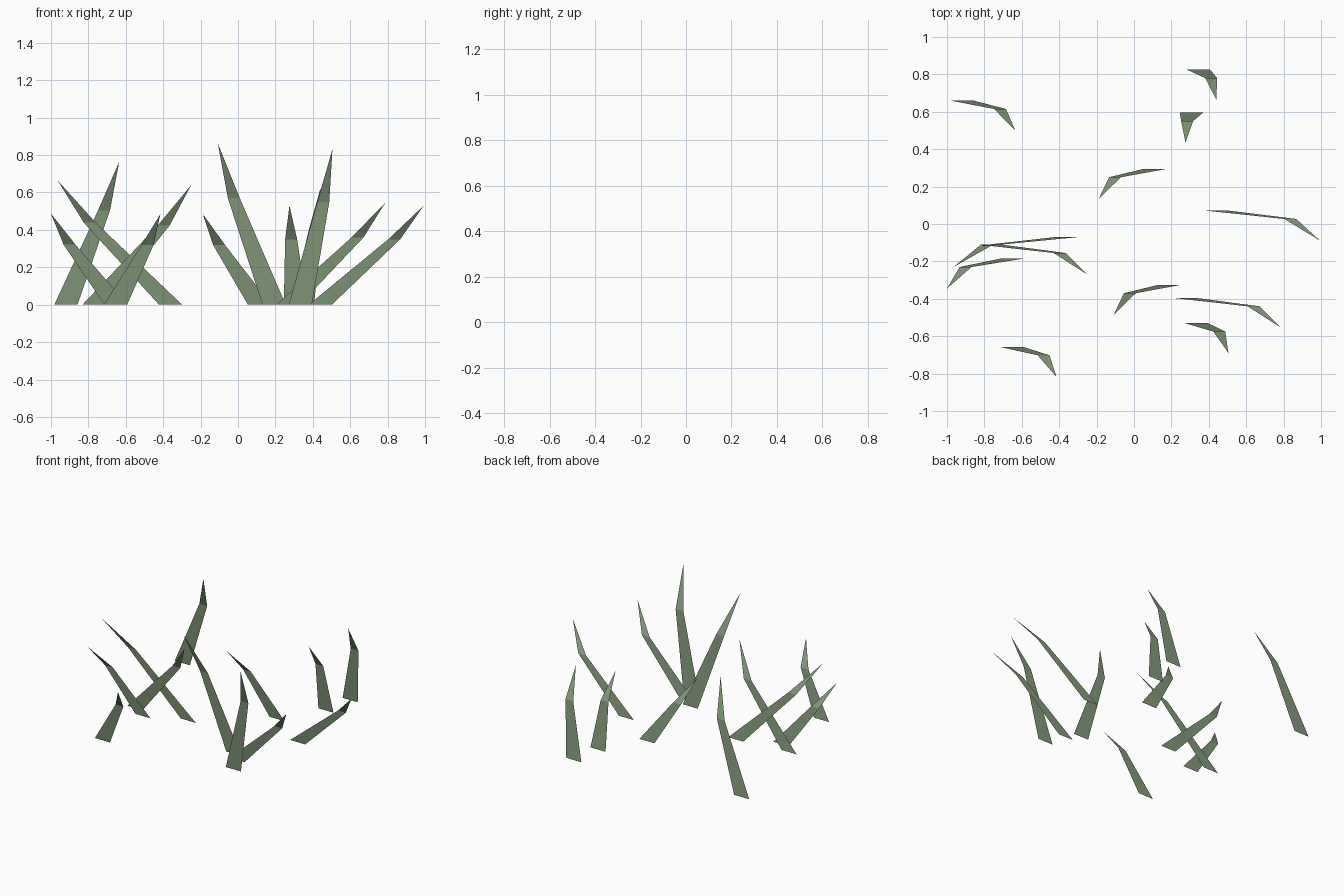
import bpy

mat = bpy.data.materials.new("grass_green")
mat.diffuse_color = (0.23, 0.32, 0.20, 1)

# base centre x, base y, tip x, tip height
BLADES = [
    (-0.92, 0.66, -0.635, 0.765),
    (0.345, 0.825, 0.44, 0.62),
    (0.307, 0.595, 0.275, 0.53),
    (0.115, 0.295, -0.188, 0.485),
    (0.44, 0.072, 0.993, 0.53),
    (-0.36, -0.07, -0.965, 0.665),
    (-0.77, -0.11, -0.25, 0.64),
    (-0.652, -0.185, -1.0, 0.487),
    (0.193, -0.325, -0.108, 0.863),
    (0.268, -0.395, 0.787, 0.545),
    (0.333, -0.53, 0.505, 0.832),
    (-0.655, -0.657, -0.415, 0.485),
]
BASE_W, MID_W = 0.062, 0.032          # half widths
MID_LEAN, MID_RISE = 0.715, 0.66      # where the blade bends
MID_Y, TIP_Y = -0.045, -0.16          # forward droop


def blade(i, x, y, tip_x, h):
    mx, mz = x + (tip_x - x) * MID_LEAN, h * MID_RISE
    verts = [(x - BASE_W, y, 0), (x + BASE_W, y, 0),
             (mx + MID_W, y + MID_Y, mz), (mx - MID_W, y + MID_Y, mz),
             (tip_x, y + TIP_Y, h)]
    me = bpy.data.meshes.new(f"grass_blade_{i:02d}")
    me.from_pydata(verts, [], [(0, 1, 2, 3), (3, 2, 4)])
    me.materials.append(mat)
    bpy.context.collection.objects.link(bpy.data.objects.new(me.name, me))


# Grass blades: a flat strip with a bent pointed tip
for i, b in enumerate(BLADES, 1):
    blade(i, *b)
